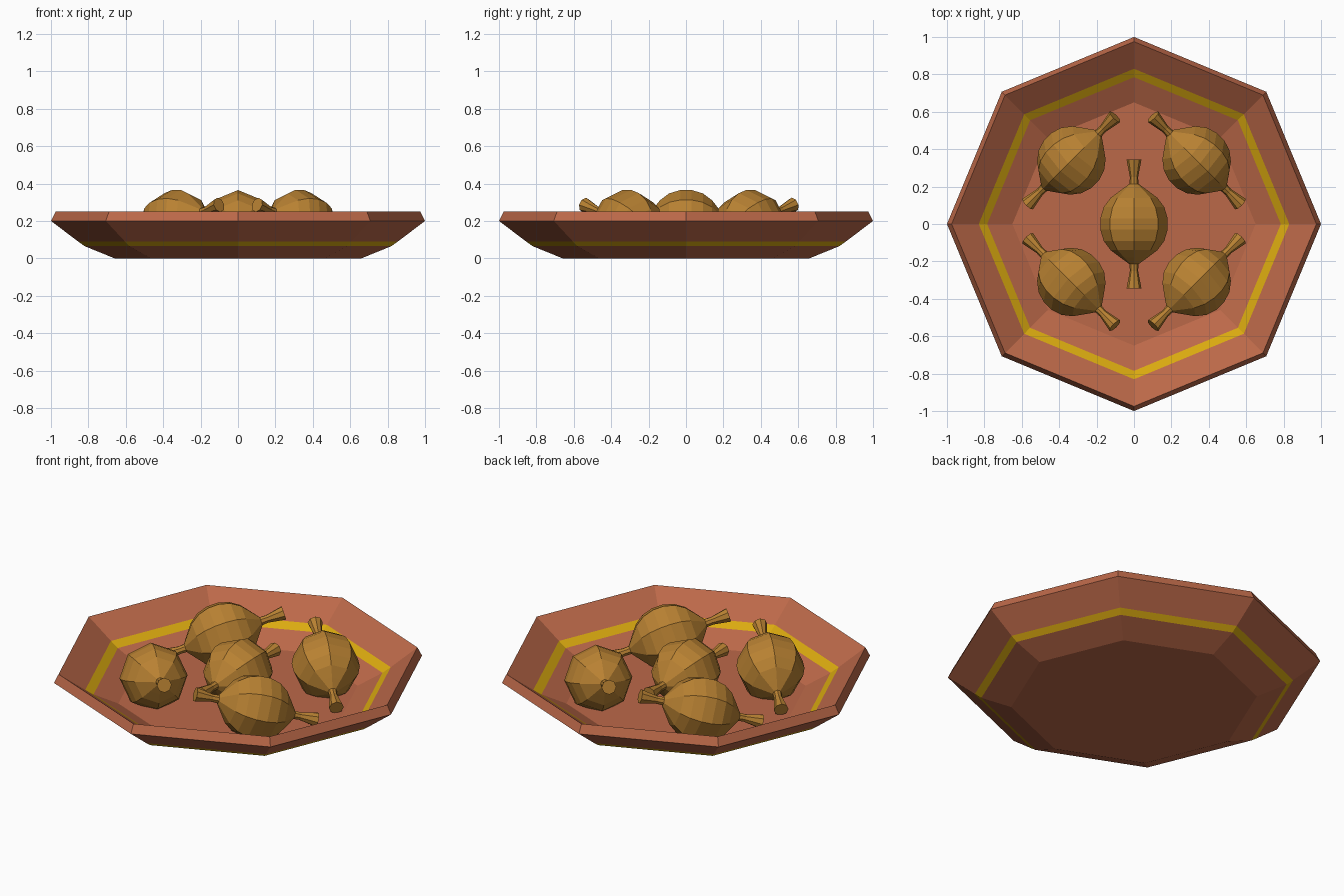
import bpy, bmesh
from math import radians, sin, cos, tau
from mathutils import Matrix, Vector

cube = bpy.data.objects.get("Cube")
if cube:
    bpy.data.objects.remove(cube, do_unlink=True)


def material(name, rgb):
    mat = bpy.data.materials.new(name)
    mat.use_nodes = True
    color = (*rgb, 1.0)
    mat.diffuse_color = color
    mat.node_tree.nodes["Principled BSDF"].inputs["Base Color"].default_value = color
    return mat


terracotta = material("terracotta", (0.50, 0.14, 0.066))
yellow = material("yellow_glaze", (0.70, 0.40, 0.005))
ochre = material("ochre", (0.48, 0.22, 0.032))


def lathe(name, profile, mats, stripes=(), sides=8):
    """Spin (radius, height) points round z, capping both ends flat."""
    bm = bmesh.new()
    rings = [[bm.verts.new((r * cos(tau * i / sides), r * sin(tau * i / sides), z))
              for i in range(sides)] for r, z in profile]
    for k, (low, high) in enumerate(zip(rings, rings[1:])):
        for i in range(sides):
            j = (i + 1) % sides
            face = bm.faces.new((low[i], low[j], high[j], high[i]))
            face.material_index = 1 if k in stripes else 0
    bm.faces.new(rings[0][::-1])
    bm.faces.new(rings[-1])
    bmesh.ops.recalc_face_normals(bm, faces=bm.faces)
    mesh = bpy.data.meshes.new(name)
    bm.to_mesh(mesh)
    bm.free()
    for mat in mats:
        mesh.materials.append(mat)
    obj = bpy.data.objects.new(name, mesh)
    bpy.context.collection.objects.link(obj)
    return obj


# Octagonal dish: underside, rim, then inside wall down to the floor
dish = [(0.66, 0), (0.82, 0.065), (0.855, 0.09), (1.0, 0.2),
        (0.975, 0.25), (0.83, 0.145), (0.785, 0.115), (0.65, 0.05)]
lathe("dish", dish, [terracotta, yellow], stripes=(1, 5))

# Wrapped sweet: round body with a flared twist at each end
half = [(0.18, 0.03), (0.162, 0.09), (0.125, 0.14), (0.072, 0.18),
        (0.024, 0.215), (0.022, 0.25), (0.04, 0.345)]
sweet = [(r, -z) for r, z in reversed(half)] + half


def place_sweet(name, x, y, direction):
    obj = lathe(name, sweet, [ochre])
    axis = Vector(direction).normalized()
    side = axis.cross(Vector((0, 0, 1))).normalized()
    up = side.cross(axis)
    turn = Matrix((up, side, -axis)).transposed()
    if turn.determinant() < 0:
        turn = Matrix((up, -side, -axis)).transposed()
    obj.matrix_world = Matrix.Translation((x, y, 0.185)) @ turn.to_4x4()


place_sweet("middle_sweet", 0, 0, (0, 1, 0))

# Four corner sweets, each with its outer twist tipped upwards
tilt = radians(17)
for sx, side_name in ((1, "left"), (-1, "right")):
    for sy, end_name, y in ((1, "back", 0.34), (-1, "front", -0.31)):
        flat = cos(tilt) * cos(radians(45))
        place_sweet(f"{end_name}_{side_name}_sweet", sx * 0.335, y,
                    (-sx * flat, sy * flat, sin(tilt)))
